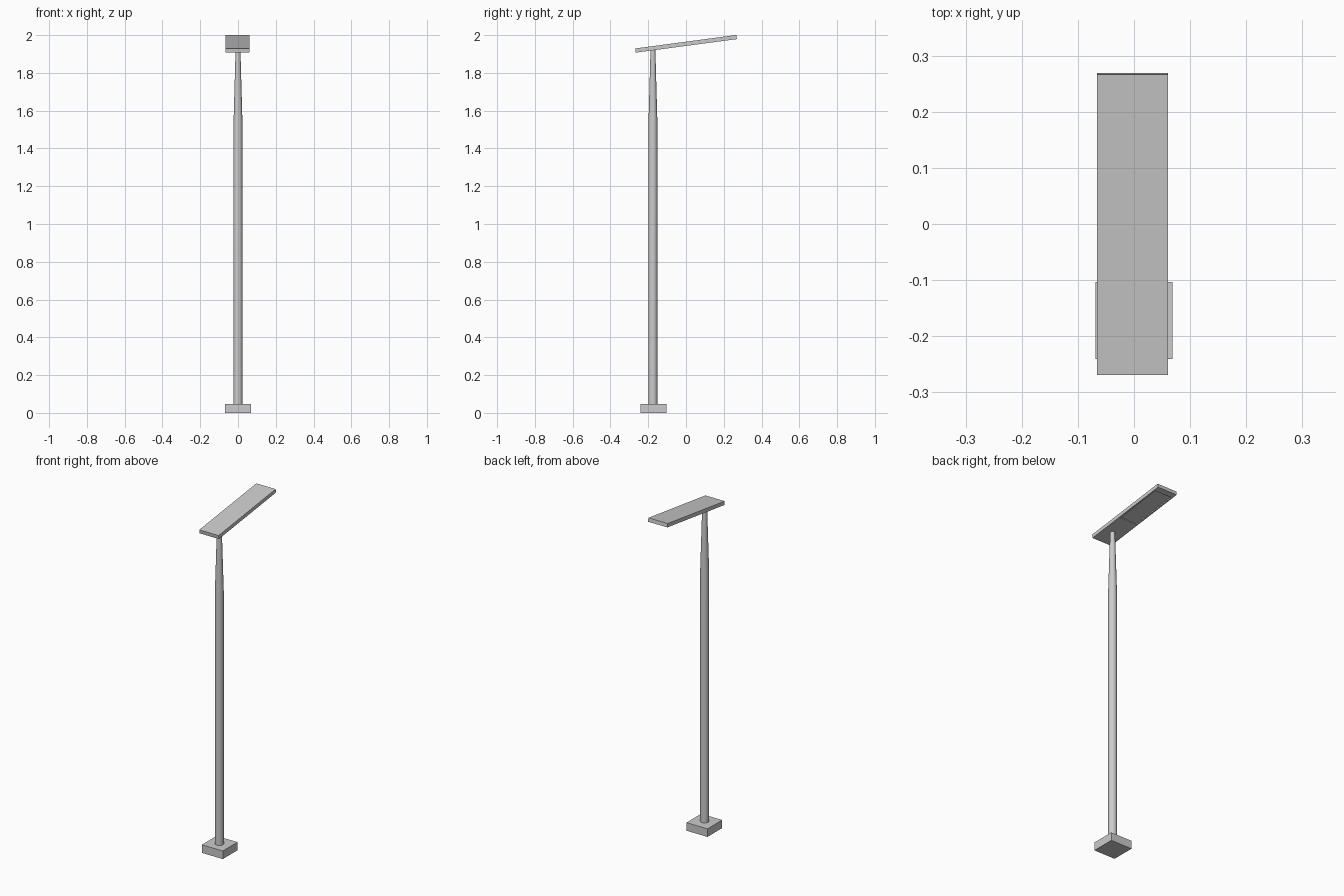
import bpy, bmesh, math
from mathutils import Matrix

if "Cube" in bpy.data.objects:
    bpy.data.objects.remove(bpy.data.objects["Cube"])

POLE_Y = -0.175
TILT = math.radians(7.6)


def make_object(name, bm):
    bmesh.ops.recalc_face_normals(bm, faces=bm.faces)
    mesh = bpy.data.meshes.new(name)
    bm.to_mesh(mesh)
    bm.free()
    obj = bpy.data.objects.new(name, mesh)
    bpy.context.collection.objects.link(obj)
    return obj


def box(size, centre):
    bm = bmesh.new()
    bmesh.ops.create_cube(bm, size=1)
    bmesh.ops.scale(bm, vec=size, verts=bm.verts)
    bmesh.ops.translate(bm, vec=centre, verts=bm.verts)
    return bm


# square footing
make_object("base_block", box((0.138, 0.138, 0.048), (0, -0.172, 0.024)))

# round pole: straight shaft, then tapered neck
bm = bmesh.new()
SIDES = 16
rings = []
for r, z in [(0.024, 0.04), (0.024, 1.54), (0.013, 1.925)]:
    rings.append([bm.verts.new((r * math.cos(a), POLE_Y + r * math.sin(a), z))
                  for a in (2 * math.pi * (i + 0.5) / SIDES for i in range(SIDES))])
for lo, hi in zip(rings, rings[1:]):
    for i in range(SIDES):
        j = (i + 1) % SIDES
        bm.faces.new((lo[i], lo[j], hi[j], hi[i]))
bm.faces.new(rings[0])
bm.faces.new(rings[-1])
pole = make_object("pole", bm)
bpy.context.view_layer.objects.active = pole
pole.select_set(True)
bpy.ops.object.shade_smooth_by_angle(angle=math.radians(30))

# tilted flat lamp head
L, W, T = 0.54, 0.127, 0.022
bm = box((W, L, T), (0, 0, 0))

# recessed light panel in the underside, toward the raised end
for y in (-0.06, 0.245):
    bmesh.ops.bisect_plane(bm, geom=bm.verts[:] + bm.edges[:] + bm.faces[:],
                           plane_co=(0, y, 0), plane_no=(0, 1, 0))
bm.normal_update()
panel = [f for f in bm.faces
         if f.normal.z < -0.9 and -0.06 < f.calc_center_median().y < 0.245]
bmesh.ops.inset_region(bm, faces=panel, thickness=0.013)
bmesh.ops.inset_region(bm, faces=panel, thickness=0.0005, depth=-0.006)
bmesh.ops.transform(bm, verts=bm.verts,
                    matrix=Matrix.Translation((-0.0025, 0, 1.954)) @ Matrix.Rotation(TILT, 4, 'X'))
make_object("lamp_head", bm)
